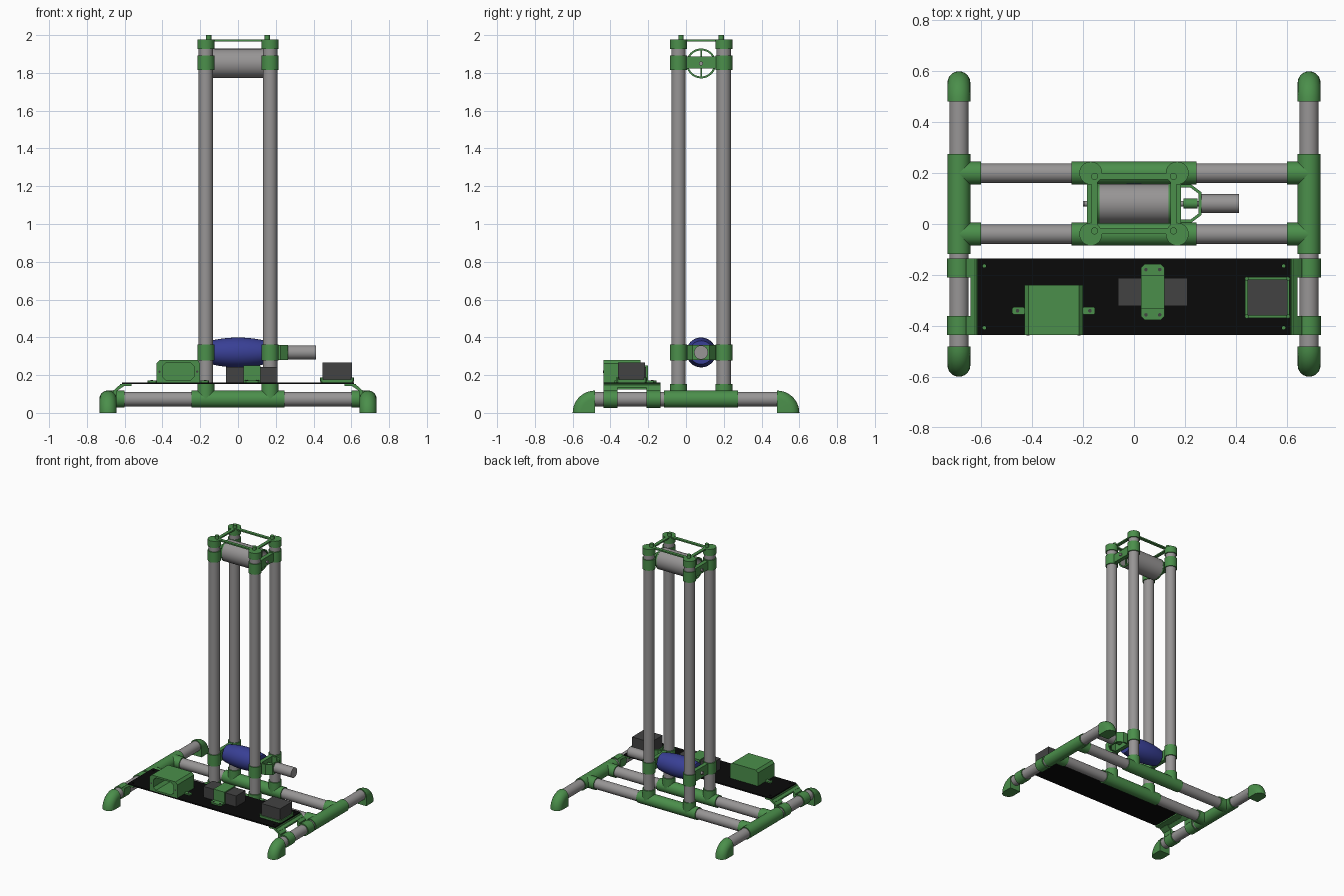
import bpy, bmesh, math
from mathutils import Vector

if "Cube" in bpy.data.objects:
    bpy.data.objects.remove(bpy.data.objects["Cube"])


def material(name, rgb):
    m = bpy.data.materials.new(name)
    m.diffuse_color = (*rgb, 1)
    m.use_nodes = True
    m.node_tree.nodes["Principled BSDF"].inputs["Base Color"].default_value = m.diffuse_color
    return m


GREEN = material("green plastic", (0.070, 0.275, 0.070))
GREY = material("grey pipe", (0.31, 0.30, 0.30))
BLUE = material("blue roller", (0.040, 0.050, 0.30))
BLACK = material("black board", (0.003, 0.003, 0.003))
DARK = material("dark grey", (0.055, 0.055, 0.055))


def finish(name, bm, mat):
    bmesh.ops.recalc_face_normals(bm, faces=bm.faces)
    me = bpy.data.meshes.new(name)
    bm.to_mesh(me)
    bm.free()
    me.materials.append(mat)
    ob = bpy.data.objects.new(name, me)
    bpy.context.collection.objects.link(ob)
    return ob


def lathe(name, a, axis, profile, mat, n=32, closed=False):
    """Revolve (distance, radius) points about an axis starting at a."""
    bm = bmesh.new()
    u, v = {"x": ((0, 1, 0), (0, 0, 1)), "y": ((0, 0, 1), (1, 0, 0)),
            "z": ((1, 0, 0), (0, 1, 0))}[axis]
    u, v = Vector(u), Vector(v)
    w = u.cross(v)
    rings = []
    for d, r in profile:
        rings.append([bm.verts.new(Vector(a) + w * d + r * (u * math.cos(t) + v * math.sin(t)))
                      for t in (2 * math.pi * i / n for i in range(n))])
    pairs = list(zip(rings, rings[1:]))
    if closed:
        pairs.append((rings[-1], rings[0]))
    for p, q in pairs:
        for i in range(n):
            j = (i + 1) % n
            bm.faces.new((p[i], p[j], q[j], q[i]))
    if not closed:
        bm.faces.new(rings[0])
        bm.faces.new(rings[-1])
    return finish(name, bm, mat)


def rod(name, a, axis, length, r, mat, n=32):
    return lathe(name, a, axis, [(0, r), (length, r)], mat, n)


def box(name, x0, x1, y0, y1, z0, z1, mat):
    return prism(name, [(x0, y0), (x1, y0), (x1, y1), (x0, y1)], "z", z0, z1, mat)


def prism(name, pts, axis, lo, hi, mat):
    """Extrude an outline; its points are the two remaining axes in order."""
    place = {"x": lambda p, h: (h, p[0], p[1]), "y": lambda p, h: (p[0], h, p[1]),
             "z": lambda p, h: (p[0], p[1], h)}[axis]
    bm = bmesh.new()
    f = bm.faces.new([bm.verts.new(place(p, lo)) for p in pts])
    ext = bmesh.ops.extrude_face_region(bm, geom=[f])["geom"]
    move = Vector(place((0, 0), hi - lo))
    bmesh.ops.translate(bm, vec=move, verts=[g for g in ext if isinstance(g, bmesh.types.BMVert)])
    return finish(name, bm, mat)


def chamfered(x0, x1, y0, y1, c):
    return [(x0 + c, y0), (x1 - c, y0), (x1, y0 + c), (x1, y1 - c),
            (x1 - c, y1), (x0 + c, y1), (x0, y1 - c), (x0, y0 + c)]


def cut(ob, cutter):
    mod = ob.modifiers.new("cut", "BOOLEAN")
    mod.operation, mod.solver, mod.object = "DIFFERENCE", "EXACT", cutter
    bpy.context.view_layer.objects.active = ob
    bpy.ops.object.modifier_apply(modifier="cut")
    bpy.data.objects.remove(cutter)


R, F, ZP = 0.038, 0.045, 0.073          # pipe radius, fitting radius, base pipe height
YS, YC = (-0.04, 0.20), 0.08            # upright rows and roller axis


def foot(name, x, s):
    """Rounded elbow with a flat solid bottom."""
    bm = bmesh.new()
    for i in range(11):
        a = math.pi / 2 * i / 10
        for j in range(24):
            t = math.tau * j / 24
            rad = ZP + F * math.sin(t)
            bm.verts.new((x + F * math.cos(t), s * (0.482 + rad * math.cos(a)), rad * math.sin(a)))
    for dx in (-F, F):
        bm.verts.new((x + dx, s * 0.482, 0))
    hull = bmesh.ops.convex_hull(bm, input=bm.verts)
    loose = [v for v in bm.verts if not v.link_faces]
    bmesh.ops.delete(bm, geom=loose, context="VERTS")
    finish(name, bm, mat=GREEN)


# Side rails, feet, tees and board brackets
for s in (-1, 1):
    x = s * 0.688
    rod("side_rail", (x, -0.5, ZP), "y", 1.0, R, GREY)
    rod("side_tee", (x, -0.117, ZP), "y", 0.393, F, GREEN)
    for e in (-1, 1):
        foot("foot_elbow", x, e)
    for y in YS:
        rod("tee_branch", (min(x, s * 0.602), y, ZP), "x", 0.086, F, GREEN)
    for y in (-0.437, -0.210):
        rod("bracket_clamp", (x, y, ZP), "y", 0.075, F + 0.001, GREEN)
        arm = [(s * 0.66, 0.085), (s * 0.642, 0.085), (s * 0.64, 0.117), (s * 0.605, 0.140),
               (s * 0.605, 0.153), (s * 0.62, 0.153), (s * 0.66, 0.118)]
        prism("bracket_arm", arm, "y", y, y + 0.075, GREEN)
    prism("bracket_rail", [(s * 0.642, 0.124), (s * 0.617, 0.140), (s * 0.617, 0.155), (s * 0.642, 0.135)],
          "y", -0.437, -0.135, GREEN)
    xs = sorted((s * 0.565, s * 0.625))
    box("bracket_ledge", *xs, -0.437, -0.135, 0.142, 0.153, GREEN)

# Cross pipes, centre fittings and uprights
for y in YS:
    rod("cross_pipe", (-0.66, y, ZP), "x", 1.32, R, GREY)
    rod("centre_fitting", (-0.245, y, ZP), "x", 0.49, F, GREEN)
    for s in (-1, 1):
        x = s * 0.17
        rod("upright_socket", (x, y, ZP), "z", 0.08, F, GREEN)
        rod("upright", (x, y, 0.10), "z", 1.86, R, GREY)
        for z0, z1 in ((0.277, 0.362), (1.815, 1.893)):
            rod("upright_clamp", (x, y, z0), "z", z1 - z0, F, GREEN)
        rod("top_cap", (x, y, 1.926), "z", 0.05, F, GREEN)
        inward = 0.013 if y < YC else -0.013
        rod("top_bolt", (s * 0.155, y + inward, 1.97), "z", 0.03, 0.014, GREEN, 16)

# Thin frame on the caps
for y in (-0.027, 0.187):
    box("top_tie", -0.15, 0.15, y - 0.012, y + 0.012, 1.966, 1.976, GREEN)
for s in (-1, 1):
    box("top_side_tie", s * 0.155 - 0.012, s * 0.155 + 0.012, -0.02, 0.18, 1.966, 1.976, GREEN)
    # Axle plates joining the clamps
    for z0, z1 in ((0.28, 0.36), (1.822, 1.886)):
        box("axle_plate", s * 0.17 - 0.015, s * 0.17 + 0.015, -0.02, 0.18, z0, z1, GREEN)

# Open upper roller with spoked ends
lathe("upper_roller", (-0.14, YC, 1.85), "x", [(0, 0.078), (0.28, 0.078), (0.28, 0.071), (0, 0.071)],
      GREY, 48, True)
rod("upper_axle", (-0.195, YC, 1.85), "x", 0.39, 0.011, GREY, 16)
for x in (-0.146, 0.136):
    lathe("roller_rim", (x, YC, 1.85), "x", [(0, 0.079), (0.01, 0.079), (0.01, 0.069), (0, 0.069)],
          GREEN, 48, True)
    box("roller_spoke", x, x + 0.01, YC - 0.004, YC + 0.004, 1.778, 1.922, GREEN)
    box("roller_cross_spoke", x, x + 0.01, YC - 0.072, YC + 0.072, 1.846, 1.854, GREEN)
    rod("roller_hub", (x, YC, 1.85), "x", 0.01, 0.02, GREEN, 24)

# Barrel-shaped drive roller
barrel = [(0.29 * i / 12, 0.062 + 0.017 * (1 - ((i - 6) / 6) ** 2)) for i in range(13)]
lathe("drive_roller", (-0.145, YC, 0.32), "x", barrel, BLUE, 48)
rod("drive_axle", (-0.2, YC, 0.32), "x", 0.46, 0.011, GREY, 16)
rod("shaft_coupler", (0.195, YC, 0.32), "x", 0.055, 0.02, GREEN, 20)
rod("motor", (0.262, YC, 0.32), "x", 0.15, 0.037, GREY)

# Motor bracket, a bent strap
outer = [(0.18, 0.155), (0.225, 0.155), (0.265, 0.125), (0.265, 0.035), (0.225, 0.005), (0.18, 0.005)]
inner = [(0.18, 0.017), (0.222, 0.017), (0.254, 0.041), (0.254, 0.119), (0.222, 0.143), (0.18, 0.143)]
prism("motor_bracket", outer + inner, "z", 0.28, 0.36, GREEN)

# Board with four corner holes
board = box("board", -0.615, 0.615, -0.437, -0.135, 0.152, 0.162, BLACK)
for x in (-0.588, 0.588):
    for y in (-0.165, -0.408):
        cut(board, rod("hole_cutter", (x, y, 0.1), "z", 0.1, 0.007, GREEN, 16))

# Enclosure open to the front, with side tabs
case = [(-0.431, 0.162), (-0.2, 0.162), (-0.2, 0.262), (-0.216, 0.28), (-0.415, 0.28), (-0.431, 0.262)]
enclosure = prism("enclosure", case, "y", -0.437, -0.24, GREEN)
cut(enclosure, prism("opening_cutter", chamfered(-0.40, -0.232, 0.172, 0.267, 0.02),
                     "y", -0.5, -0.25, GREEN))
for x in (-0.416, -0.216):
    rod("enclosure_screw_hole", (x, -0.4385, 0.218), "y", 0.003, 0.006, DARK, 12)
for s in (-1, 1):
    x = -0.3155 + s * 0.138
    prism("enclosure_tab", chamfered(x - 0.025, x + 0.025, -0.356, -0.326, 0.006), "z", 0.162, 0.172, GREEN)
    rod("tab_hole", (x + s * 0.004, -0.341, 0.171), "z", 0.003, 0.007, DARK, 12)

# Driver block held by a strap
box("driver_block", -0.063, 0.21, -0.322, -0.212, 0.162, 0.244, DARK)
prism("driver_strap_base", chamfered(0.028, 0.12, -0.378, -0.157, 0.015), "z", 0.162, 0.172, GREEN)
box("driver_strap", 0.028, 0.12, -0.332, -0.202, 0.165, 0.252, GREEN)
for x in (0.047, 0.101):
    for y in (-0.357, -0.179):
        rod("strap_hole", (x, y, 0.171), "z", 0.003, 0.007, DARK, 12)

# Power block in a shallow tray
box("power_block", 0.447, 0.603, -0.360, -0.218, 0.175, 0.266, DARK)
prism("power_tray", chamfered(0.437, 0.611, -0.369, -0.209, 0.008), "z", 0.162, 0.178, GREEN)
for x in (0.443, 0.605):
    for y in (-0.363, -0.215):
        rod("tray_corner", (x, y, 0.165), "z", 0.022, 0.008, GREEN, 12)

# Smooth round surfaces while keeping edges crisp
bpy.ops.object.select_all(action="SELECT")
bpy.context.view_layer.objects.active = bpy.context.scene.objects[0]
bpy.ops.object.shade_smooth_by_angle(angle=math.radians(30))
